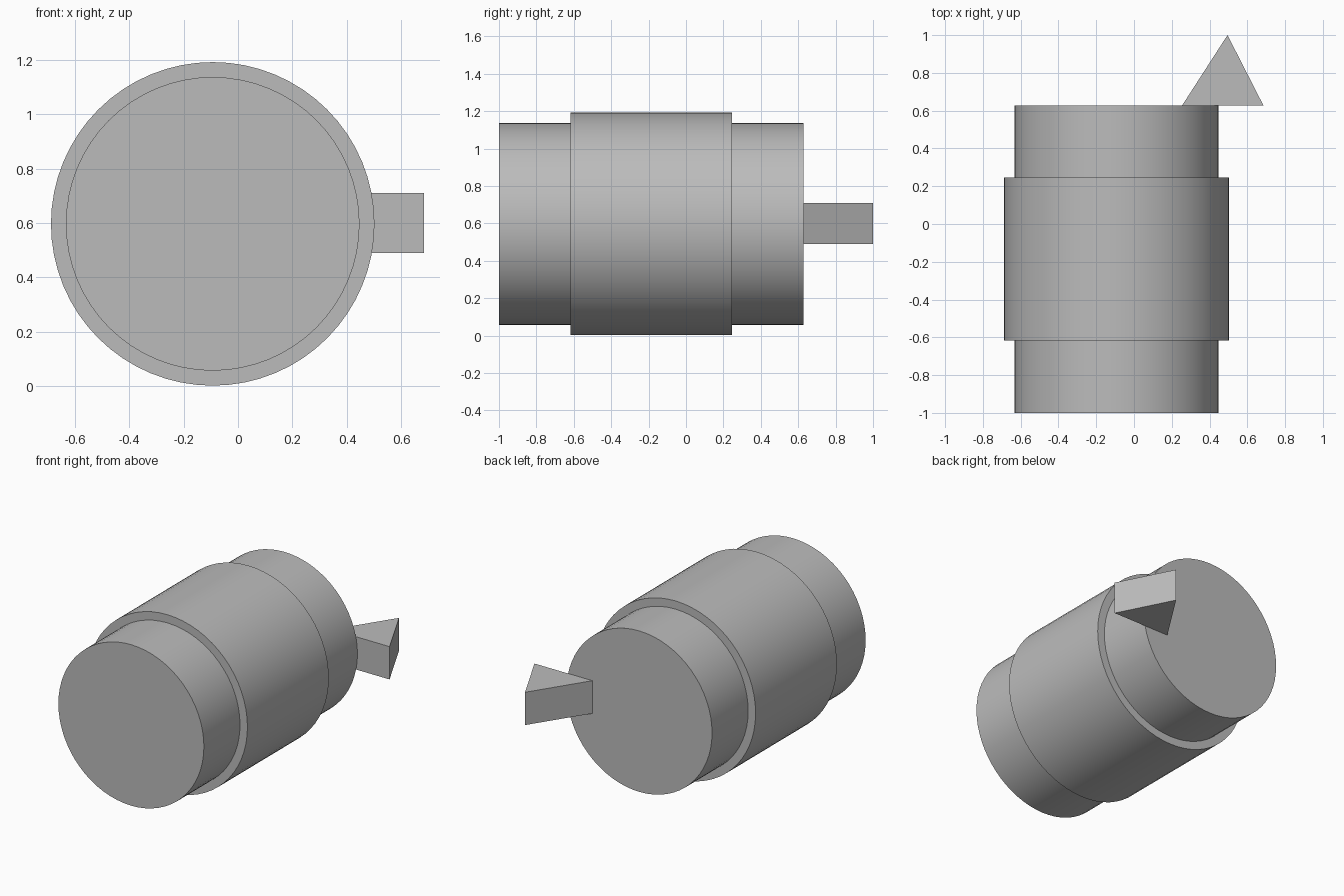
import bpy, bmesh, math
from mathutils import Matrix

cube = bpy.data.objects.get("Cube")
if cube:
    bpy.data.objects.remove(cube, do_unlink=True)

# Plain grey for everything
grey = bpy.data.materials.new("plain grey")
grey.use_nodes = True
colour = (0.5, 0.5, 0.5, 1)
grey.diffuse_color = colour
grey.node_tree.nodes["Principled BSDF"].inputs["Base Color"].default_value = colour

AXIS_X, AXIS_Z = -0.093, 0.597


def add_object(name, bm):
    bmesh.ops.recalc_face_normals(bm, faces=bm.faces)
    mesh = bpy.data.meshes.new(name)
    bm.to_mesh(mesh)
    bm.free()
    mesh.materials.append(grey)
    obj = bpy.data.objects.new(name, mesh)
    bpy.context.collection.objects.link(obj)
    return obj


def smooth(obj):
    bpy.ops.object.select_all(action='DESELECT')
    obj.select_set(True)
    bpy.context.view_layer.objects.active = obj
    bpy.ops.object.shade_smooth_by_angle(angle=math.radians(30))


# Stepped drum: a profile of (radius, y) turned around the lengthwise axis
profile = [(0.54, -1), (0.54, -0.617), (0.595, -0.617),
           (0.595, 0.245), (0.54, 0.245), (0.54, 0.628)]
segments = 64
bm = bmesh.new()
rings = []
for radius, y in profile:
    ring = []
    for i in range(segments):
        a = math.tau * i / segments
        ring.append(bm.verts.new((AXIS_X + radius * math.cos(a), y,
                                  AXIS_Z + radius * math.sin(a))))
    rings.append(ring)
for near, far in zip(rings, rings[1:]):
    for i in range(segments):
        j = (i + 1) % segments
        bm.faces.new((near[i], near[j], far[j], far[i]))
bm.faces.new(rings[0])
bm.faces.new(rings[-1])
smooth(add_object("stepped_drum", bm))

# Triangular wedge standing on the back end, overhanging the left side
bm = bmesh.new()
outline = [(0.255, 0.628), (0.685, 0.628), (0.495, 1)]
base = bm.faces.new([bm.verts.new((x, y, 0.49)) for x, y in outline])
top = bmesh.ops.extrude_face_region(bm, geom=[base])["geom"]
bmesh.ops.translate(bm, vec=(0, 0, 0.22),
                    verts=[v for v in top if isinstance(v, bmesh.types.BMVert)])
add_object("back_wedge", bm)
